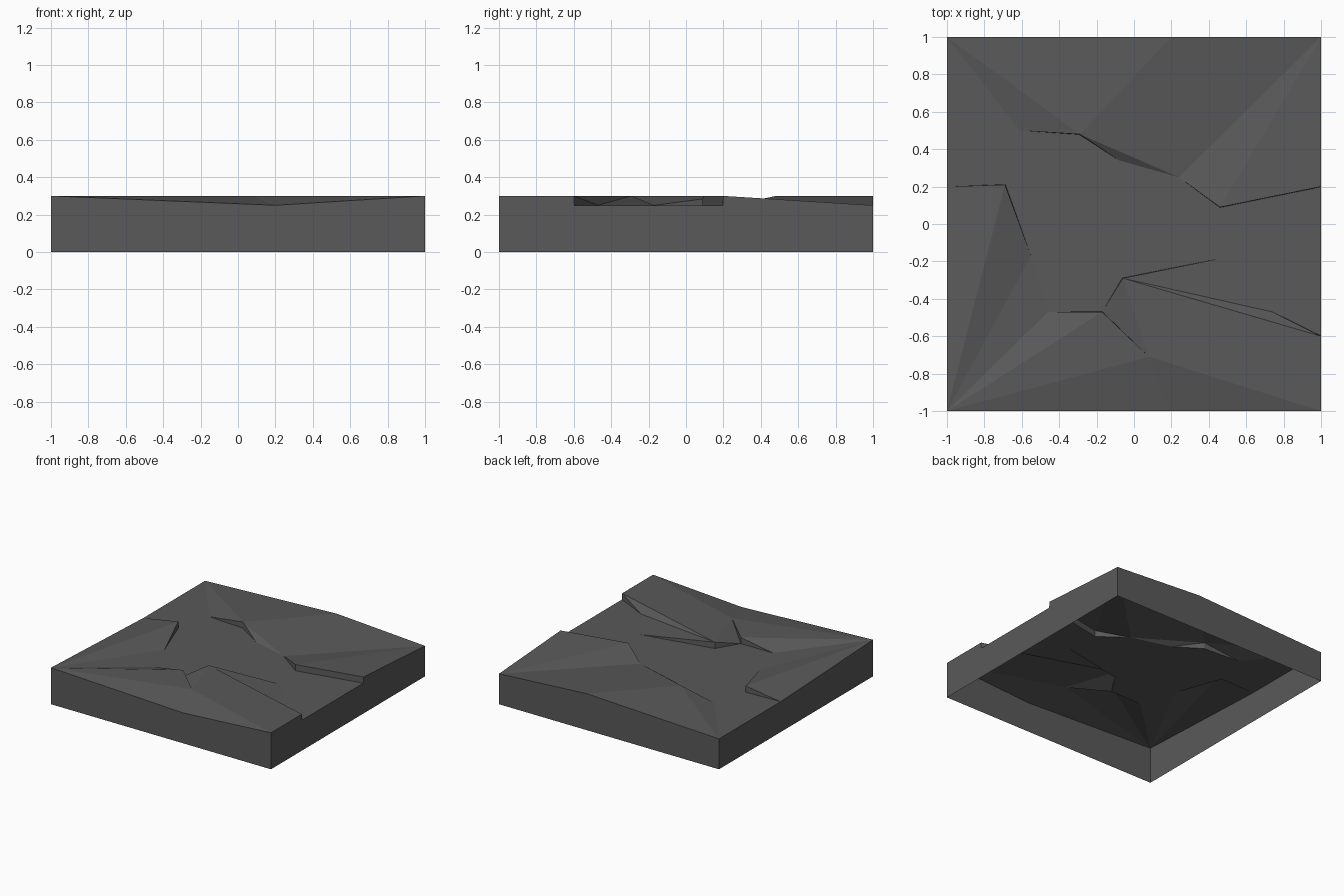
import bpy, bmesh
from mathutils import Vector
from mathutils.geometry import delaunay_2d_cdt

cube = bpy.data.objects.get("Cube")
if cube:
    bpy.data.objects.remove(cube, do_unlink=True)

HIGH, LOW, GAP = 0.3, 0.25, 0.002

# Rim and crack end points of the slab
points = {
    "sw": (-1, -1, HIGH), "s": (0.2, -1, LOW), "se": (1, -1, HIGH),
    "ne": (1, 1, LOW), "n": (0.2, 1, HIGH), "nw": (-1, 1, LOW), "w": (-1, 0.2, LOW),
    "west_tip": (-0.55, -0.17, LOW),
    "north_tip_a": (-0.61, 0.5, LOW), "north_tip_b": (-0.08, 0.34, LOW),
    "east_tip": (0.24, 0.25, LOW),
    "middle_tip": (0.53, -0.17, LOW),
    "south_tip_a": (-0.46, -0.47, LOW), "south_tip_b": (0.08, -0.71, HIGH),
    "notch_tip": (0.74, -0.47, LOW),
}
edges = []


def step(name, x, y, side_x, side_y):
    """Broken corner: a raised lip and a dropped lip just beside it."""
    points[name + "_hi"] = (x, y, HIGH)
    points[name + "_lo"] = (x + side_x * GAP, y + side_y * GAP, LOW)


def crack(*names):
    """Lay the lips of a crack along a path of tips and steps."""
    for lip in ("_hi", "_lo"):
        path = [n if n in points else n + lip for n in names]
        edges.extend(zip(path, path[1:]))


step("west", -0.69, 0.21, 1, 1)
step("north", -0.29, 0.48, -1, -1)
step("east", 0.46, 0.09, 0, -1)
step("east_rim", 1, 0.2, 0, -1)
step("middle", -0.06, -0.29, -1, 1)
step("south", -0.17, -0.47, 0, 1)
step("notch_rim", 1, -0.6, 0, 1)

crack("w", "west", "west_tip")
crack("north_tip_a", "north", "north_tip_b")
crack("east_tip", "east", "east_rim")
crack("middle_tip", "middle", "south_lo")
crack("south_tip_a", "south", "south_tip_b")
crack("notch_tip", "notch_rim")

# Creases between the tilted facets
edges += [
    ("north_hi", "n"), ("north_hi", "nw"), ("north_hi", "east_tip"),
    ("n", "east_tip"), ("ne", "east_tip"), ("ne", "east_hi"),
    ("north_tip_b", "east_tip"), ("w", "north_tip_a"), ("nw", "north_tip_a"),
    ("middle_hi", "notch_rim_hi"), ("middle_hi", "south_tip_b"),
    ("middle_hi", "notch_tip"), ("middle_tip", "notch_tip"),
    ("south_tip_b", "notch_rim_hi"), ("south_tip_b", "se"),
    ("south_tip_b", "s"), ("south_tip_b", "sw"),
    ("sw", "south_hi"), ("sw", "south_tip_a"), ("sw", "west_tip"),
    ("sw", "west_hi"), ("west_tip", "south_tip_a"),
]

# Triangulate the top surface
names = list(points)
flat = [Vector(points[n][:2]) for n in names]
links = [(names.index(a), names.index(b)) for a, b in edges]
out_verts, _, out_faces, origin, _, _ = delaunay_2d_cdt(flat, links, [], 0, 1e-5)

bm = bmesh.new()
verts = []
for co, source in zip(out_verts, origin):
    z = points[names[source[0]]][2] if source else LOW
    verts.append(bm.verts.new((co.x, co.y, z)))
for f in out_faces:
    face = bm.faces.new([verts[i] for i in f])
    face.normal_update()
    if face.normal.z < 0:
        face.normal_flip()

# Side walls drop from the rim, underside stays open
rim = [e for e in bm.edges if e.is_boundary]
walls = bmesh.ops.extrude_edge_only(bm, edges=rim)["geom"]
for v in walls:
    if isinstance(v, bmesh.types.BMVert):
        v.co.z = 0
for face in bm.faces:
    face.normal_update()
    c = face.calc_center_median()
    outward = Vector((c.x, c.y, 0))
    if abs(face.normal.z) < 1e-4 and max(abs(c.x), abs(c.y)) > 0.999 and face.normal.dot(outward) < 0:
        face.normal_flip()

mesh = bpy.data.meshes.new("cracked_slab")
bm.to_mesh(mesh)
bm.free()
slab = bpy.data.objects.new("cracked_slab", mesh)
bpy.context.collection.objects.link(slab)

# Dark stone colour
stone = bpy.data.materials.new("dark_grey_stone")
stone.use_nodes = True
colour = (0.1, 0.1, 0.1, 1)
stone.diffuse_color = colour
stone.node_tree.nodes["Principled BSDF"].inputs["Base Color"].default_value = colour
mesh.materials.append(stone)
